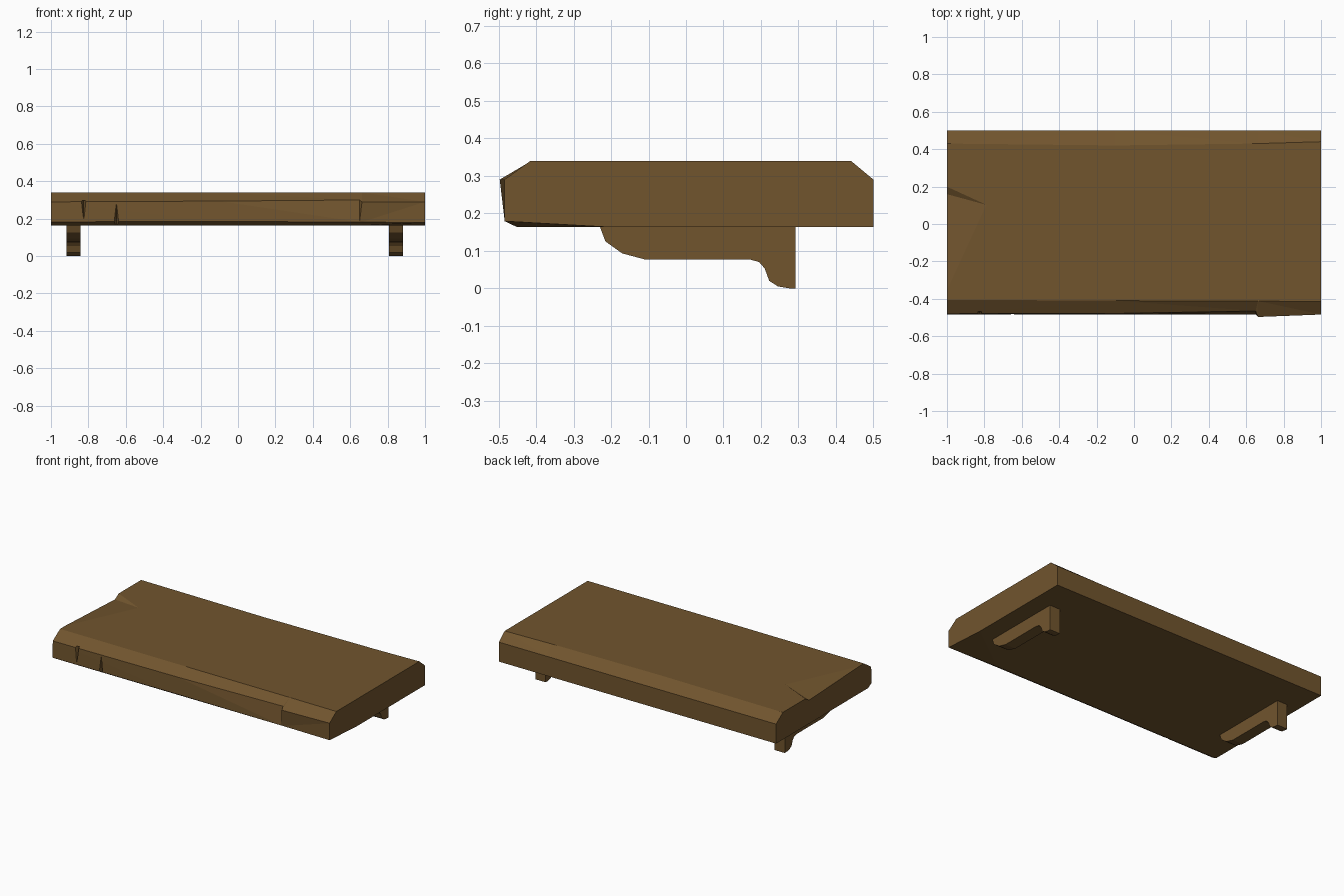
import bpy
import bmesh

cube = bpy.data.objects.get("Cube")
if cube:
    bpy.data.objects.remove(cube)

wood = bpy.data.materials.new("brown_wood")
wood.use_nodes = True
colour = (0.165, 0.09, 0.027, 1)
wood.diffuse_color = colour
wood.node_tree.nodes["Principled BSDF"].inputs["Base Color"].default_value = colour


def finish(name, bm):
    bmesh.ops.recalc_face_normals(bm, faces=bm.faces)
    mesh = bpy.data.meshes.new(name)
    bm.to_mesh(mesh)
    bm.free()
    mesh.materials.append(wood)
    obj = bpy.data.objects.new(name, mesh)
    bpy.context.scene.collection.objects.link(obj)
    return obj


def loft(name, sections):
    """Skin equal-sized loops of points and cap both ends."""
    bm = bmesh.new()
    rings = [[bm.verts.new(p) for p in s] for s in sections]
    for a, b in zip(rings, rings[1:]):
        for i in range(len(a)):
            j = (i + 1) % len(a)
            bm.faces.new((a[i], a[j], b[j], b[i]))
    bm.faces.new(rings[0])
    bm.faces.new(rings[-1])
    bmesh.ops.triangulate(bm, faces=[f for f in bm.faces if len(f.verts) == 4])
    return finish(name, bm)


def board_section(x, under_y, low_z, lip_y, lip_z, top_y, back_y):
    return [(x, under_y, 0.163), (x, -0.484, low_z), (x, lip_y, lip_z),
            (x, top_y, 0.34), (x, back_y, 0.34), (x, 0.5, 0.29), (x, 0.5, 0.163)]


def cut(target, name, points):
    """Subtract the convex hull of the points."""
    bm = bmesh.new()
    for p in points:
        bm.verts.new(p)
    bmesh.ops.convex_hull(bm, input=bm.verts)
    cutter = finish(name, bm)
    cutter.hide_render = True
    cutter.hide_set(True)
    mod = target.modifiers.new(name, "BOOLEAN")
    mod.operation = "DIFFERENCE"
    mod.solver = "EXACT"
    mod.object = cutter


# Worn board, with a lip that steps forward near its left end
board = loft("board", [
    board_section(-1.0, -0.45, 0.183, -0.48, 0.29, -0.405, 0.43),
    board_section(-0.1, -0.45, 0.185, -0.478, 0.294, -0.41, 0.42),
    board_section(0.65, -0.45, 0.182, -0.465, 0.30, -0.412, 0.43),
    board_section(0.663, -0.45, 0.182, -0.497, 0.29, -0.412, 0.43),
    board_section(1.0, -0.2, 0.179, -0.484, 0.29, -0.415, 0.44),
])

# Splits in the front edge: one opens upward, one opens downward
for name, x, wide_z, tip_z in (("upper_split", -0.825, 0.298, 0.20),
                               ("lower_split", -0.65, 0.165, 0.28)):
    cut(board, name, [(x - 0.022, -0.51, wide_z), (x + 0.022, -0.51, wide_z),
                      (x, -0.44, wide_z), (x, -0.51, tip_z), (x, -0.478, tip_z)])

# Shallow chip in the right end of the top
rim = [(-0.78, 0.1), (-1.02, 0.21), (-1.02, -0.42)]
cut(board, "top_chip", [(x, y, z) for x, y in rim for z in (0.341, 0.37)]
    + [(-1.02, 0.165, 0.314)])

# Curved brackets under the board
profile = [(-0.23, 0.165), (-0.215, 0.125), (-0.17, 0.093), (-0.11, 0.077),
           (0.17, 0.077), (0.195, 0.07), (0.21, 0.053), (0.222, 0.02),
           (0.245, 0.005), (0.275, 0), (0.292, 0), (0.292, 0.165)]
for name, x in (("right_bracket", -0.88), ("left_bracket", 0.845)):
    loft(name, [[(x + d, y, z) for y, z in profile] for d in (-0.037, 0.037)])
